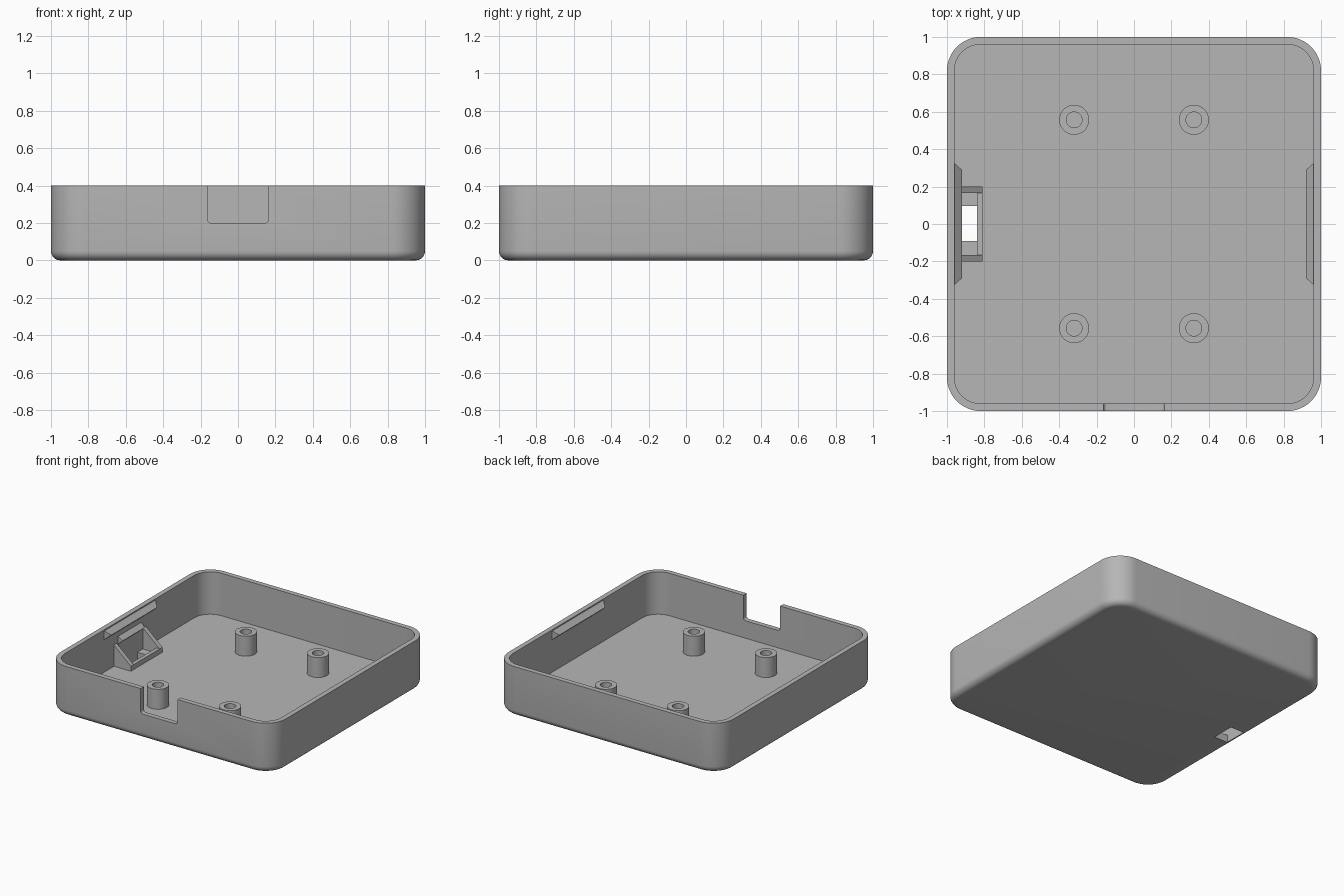
import bpy, bmesh, math

cube = bpy.data.objects.get("Cube")
if cube:
    bpy.data.objects.remove(cube, do_unlink=True)

HEIGHT, FLOOR, WALL, FILLET = 0.4, 0.06, 0.04, 0.05
CORNER = 0.18
INNER = 1 - WALL

grey = bpy.data.materials.new("matte_grey")
grey.use_nodes = True
grey.diffuse_color = (0.47, 0.47, 0.47, 1)
grey.node_tree.nodes["Principled BSDF"].inputs["Base Color"].default_value = grey.diffuse_color


def make(name, bm, smooth=False):
    """Turn a bmesh into a named grey object."""
    bmesh.ops.recalc_face_normals(bm, faces=bm.faces)
    mesh = bpy.data.meshes.new(name)
    bm.to_mesh(mesh)
    bm.free()
    mesh.materials.append(grey)
    obj = bpy.data.objects.new(name, mesh)
    bpy.context.collection.objects.link(obj)
    if smooth:
        soften(obj)
    return obj


def activate(obj):
    bpy.ops.object.select_all(action="DESELECT")
    obj.select_set(True)
    bpy.context.view_layer.objects.active = obj


def soften(obj):
    activate(obj)
    bpy.ops.object.shade_smooth_by_angle(angle=math.radians(35))


def rounded_ring(radius, z, centre, steps=12):
    """Rounded square (or a circle, when centre is 0) at height z."""
    points = []
    for q, (sx, sy) in enumerate(((1, 1), (-1, 1), (-1, -1), (1, -1))):
        for i in range(steps + (1 if centre else 0)):
            a = math.pi / 2 * (q + i / steps)
            points.append((sx * centre + radius * math.cos(a),
                           sy * centre + radius * math.sin(a), z))
    return points


def loft(rings, capped=True, closed=False):
    bm = bmesh.new()
    loops = [[bm.verts.new(p) for p in ring] for ring in rings]
    pairs = list(zip(loops, loops[1:]))
    if closed:
        pairs.append((loops[-1], loops[0]))
    for a, b in pairs:
        for i in range(len(a)):
            j = (i + 1) % len(a)
            bm.faces.new((a[i], a[j], b[j], b[i]))
    if capped:
        bm.faces.new(loops[0])
        bm.faces.new(loops[-1])
    return bm


def prism(name, section, axis, start, end):
    """Extrude a 2D section along x, y or z."""
    def place(u, v, w):
        return {"x": (w, u, v), "y": (u, w, v), "z": (u, v, w)}[axis]
    return make(name, loft([[place(u, v, w) for u, v in section] for w in (start, end)]))


def box(name, x0, x1, y0, y1, z0, z1):
    return prism(name, [(x0, y0), (x1, y0), (x1, y1), (x0, y1)], "z", z0, z1)


def cut(target, cutter):
    mod = target.modifiers.new("cut", "BOOLEAN")
    mod.operation, mod.object, mod.solver = "DIFFERENCE", cutter, "EXACT"
    activate(target)
    bpy.ops.object.modifier_apply(modifier=mod.name)
    bpy.data.objects.remove(cutter, do_unlink=True)


def ridge(name, side, z, half, length, taper):
    """Hipped wedge running along an inner side wall."""
    bm = bmesh.new()
    wall, peak = side * (INNER + 0.005), side * (INNER - half)
    pts = [(wall, s * length, z + t * half) for s in (-1, 1) for t in (-1, 1)]
    pts += [(peak, s * (length - taper), z) for s in (-1, 1)]
    bmesh.ops.convex_hull(bm, input=[bm.verts.new(p) for p in pts])
    make(name, bm)


# Open tray with a rounded bottom edge
centre = 1 - CORNER
rings = []
for i in range(7):
    a = math.pi / 2 * i / 6
    rings.append(rounded_ring(CORNER - FILLET * (1 - math.sin(a)),
                              FILLET * (1 - math.cos(a)), centre))
rings += [rounded_ring(CORNER, HEIGHT, centre),
          rounded_ring(CORNER - WALL, HEIGHT, centre),
          rounded_ring(CORNER - WALL, FLOOR, centre)]
tray = make("tray", loft(rings))

# Front cable notch with rounded lower corners
r, half, low = 0.02, 0.163, 0.2
section = [(-half, HEIGHT + 0.1)]
for sx, base in ((-1, math.pi), (1, 1.5 * math.pi)):
    for i in range(5):
        a = base + math.pi / 2 * i / 4
        section.append((sx * (half - r) + r * math.cos(a), low + r + r * math.sin(a)))
section.append((half, HEIGHT + 0.1))
cut(tray, prism("notch_cutter", section, "y", -1.1, -0.9))

# Slot through the floor beside the right wall
cut(tray, box("slot_cutter", -INNER, -0.84, -0.09, 0.095, -0.1, 0.12))
soften(tray)

# Four hollow screw posts
for x in (-0.32, 0.32):
    for y in (-0.557, 0.557):
        post = make("screw_post", loft([rounded_ring(radius, z, 0) for radius, z in
                    ((0.08, FLOOR - 0.005), (0.08, 0.22), (0.042, 0.22), (0.042, FLOOR - 0.005))],
                    capped=False, closed=True), smooth=True)
        post.location = (x, y, 0)

# Snap ridges near the rim
for label, side in (("left", 1), ("right", -1)):
    ridge(label + "_snap_ridge", side, 0.355, 0.04, 0.33, 0.04)

# Latch pocket: two sloped cheeks, a low sill and a catch on the wall
cheek = [(-0.965, FLOOR - 0.005), (-0.81, FLOOR - 0.005), (-0.81, 0.1), (-0.965, 0.235)]
for s in (-1, 1):
    prism("latch_cheek", cheek, "y", s * 0.165, s * 0.2)
box("latch_sill", -0.84, -0.81, -0.165, 0.165, FLOOR - 0.005, 0.1)
ridge("latch_catch", -1, 0.25, 0.035, 0.15, 0.01)
